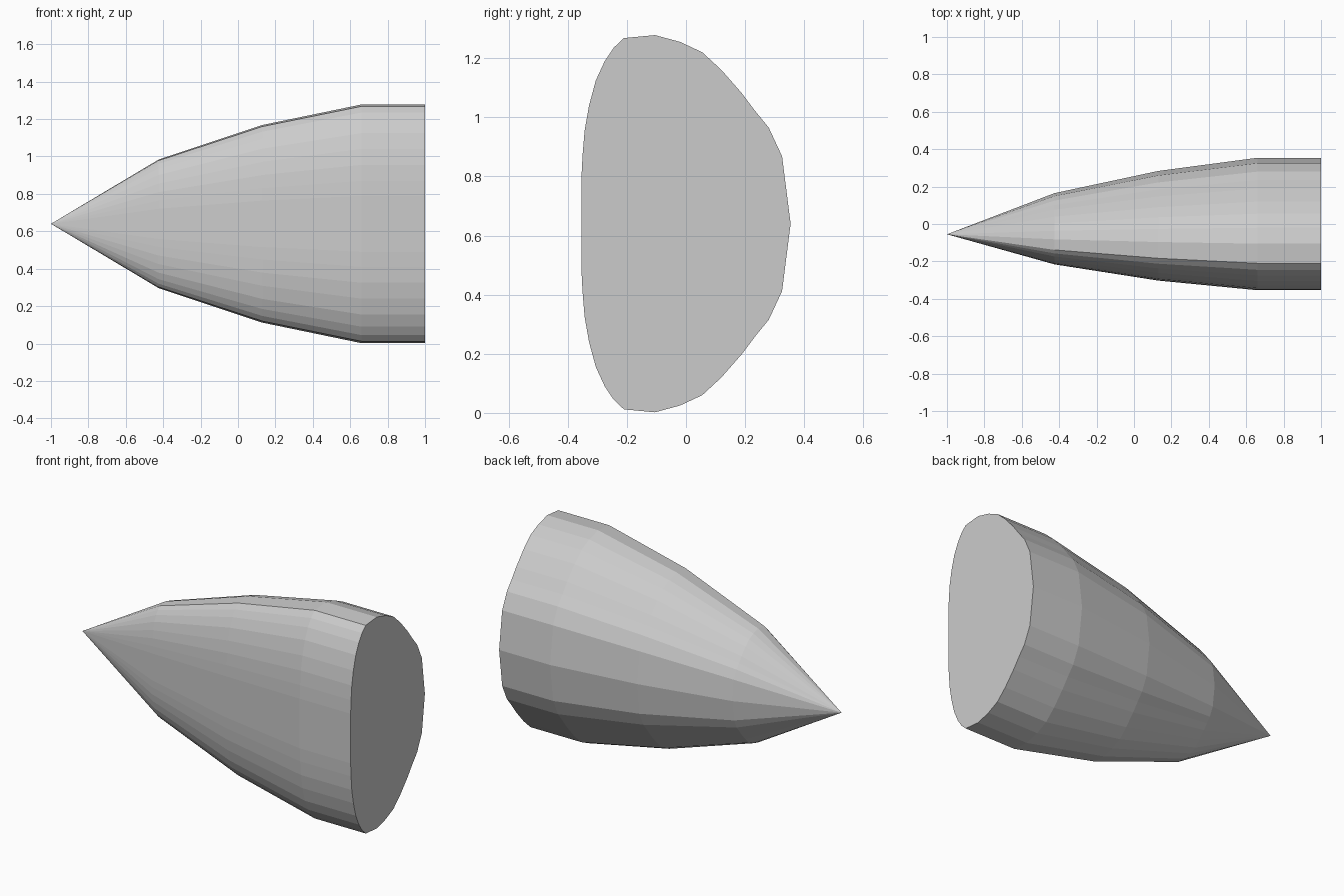
import bpy, bmesh

if "Cube" in bpy.data.objects:
    bpy.data.objects.remove(bpy.data.objects["Cube"])

# Upper half of the cross-section (y, height above the axis), back to front
AXIS_Y, AXIS_Z = -0.055, 0.64
HALF = [(0.354, 0), (0.325, 0.228), (0.28, 0.325), (0.235, 0.38), (0.19, 0.44),
        (0.12, 0.52), (0.055, 0.58), (-0.02, 0.615), (-0.105, 0.638),
        (-0.21, 0.628), (-0.245, 0.595), (-0.275, 0.55), (-0.305, 0.485),
        (-0.328, 0.40), (-0.343, 0.315), (-0.35, 0.23), (-0.354, 0.15)]
LOOP = HALF + [(y, -h) for y, h in reversed(HALF[1:])]

# Sections along the nose: (x, scale)
SECTIONS = [(1.0, 1.0), (0.66, 1.0), (0.13, 0.828), (-0.425, 0.538)]

grey = bpy.data.materials.new("light grey")
grey.diffuse_color = (0.6, 0.6, 0.6, 1)
grey.use_nodes = True
grey.node_tree.nodes["Principled BSDF"].inputs["Base Color"].default_value = grey.diffuse_color

bm = bmesh.new()
rings = [[bm.verts.new((x, AXIS_Y + (y - AXIS_Y) * s, AXIS_Z + h * s))
          for y, h in LOOP] for x, s in SECTIONS]
n = len(LOOP)

# Flat end cap
bm.faces.new(rings[0])

# Side bands
for a, b in zip(rings, rings[1:]):
    for i in range(n):
        j = (i + 1) % n
        bm.faces.new((a[i], a[j], b[j], b[i]))

# Pointed tip
tip = bm.verts.new((-1.0, AXIS_Y, AXIS_Z))
for i in range(n):
    bm.faces.new((rings[-1][i], rings[-1][(i + 1) % n], tip))

bmesh.ops.recalc_face_normals(bm, faces=bm.faces)
mesh = bpy.data.meshes.new("nose_cone")
bm.to_mesh(mesh)
bm.free()
mesh.materials.append(grey)
bpy.context.collection.objects.link(bpy.data.objects.new("nose_cone", mesh))
